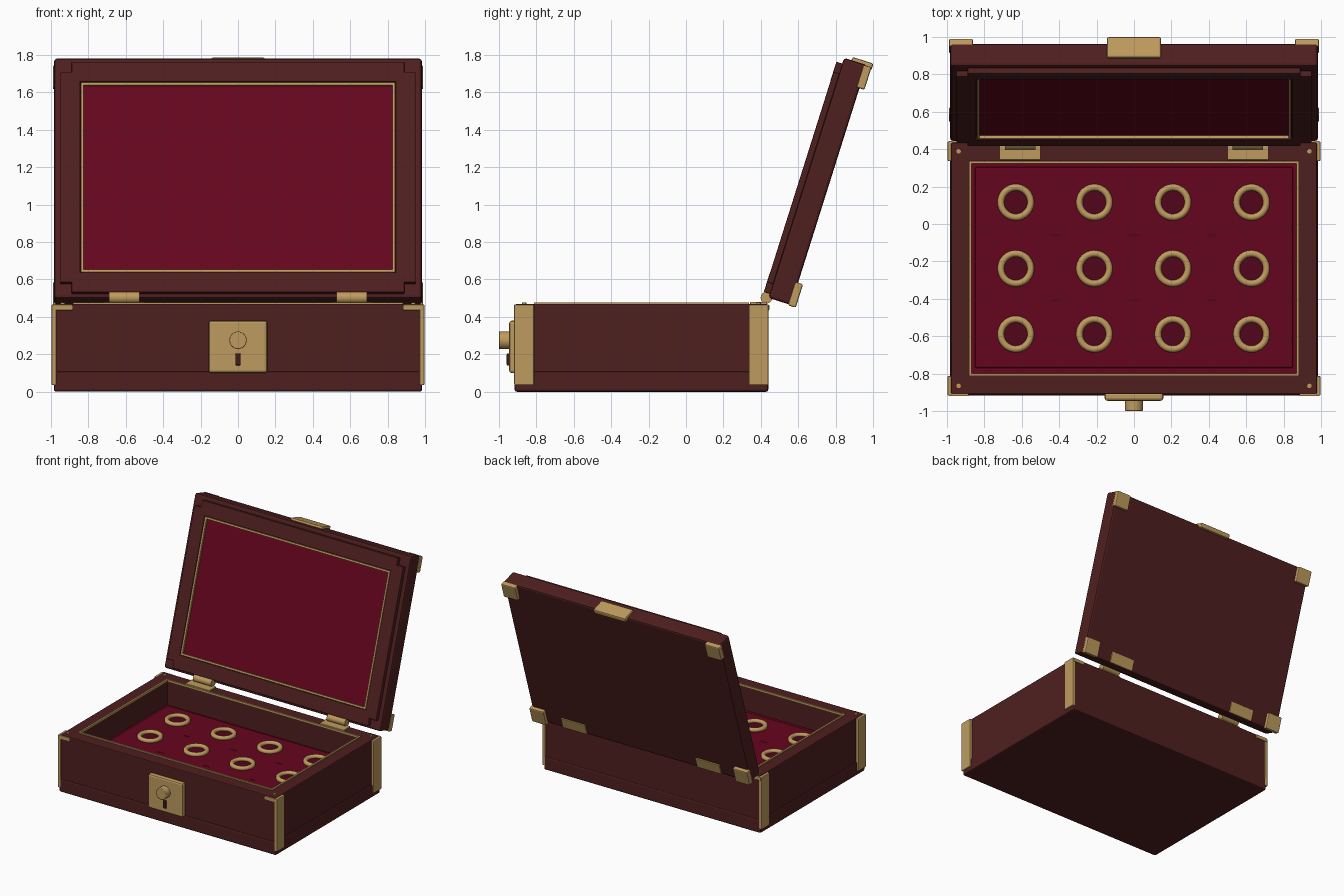
import bpy, bmesh, math
from mathutils import Matrix

if "Cube" in bpy.data.objects:
    bpy.data.objects.remove(bpy.data.objects["Cube"])


def material(name, r, g, b):
    m = bpy.data.materials.new(name)
    m.use_nodes = True
    m.diffuse_color = (r, g, b, 1)
    bsdf = m.node_tree.nodes["Principled BSDF"]
    bsdf.inputs["Base Color"].default_value = (r, g, b, 1)
    bsdf.inputs["Roughness"].default_value = 0.6
    return m


WOOD = material("dark red wood", 0.078, 0.0135, 0.0135)
BRASS = material("brass", 0.52, 0.33, 0.112)
VELVET = material("crimson velvet", 0.13, 0.0015, 0.0125)
DEEP = material("deep velvet", 0.085, 0.0015, 0.0105)
DARK = material("keyhole brown", 0.045, 0.012, 0.01)

BASE = Matrix.Identity(4)
# Lid frame: x across, y up the open lid, z towards its inner face
LID = Matrix.Translation((0, 0.55, 0.467)) @ Matrix.Rotation(math.radians(72.5), 4, "X")


def finish(name, bm, mat, frame=BASE, bevel=0.0):
    bmesh.ops.recalc_face_normals(bm, faces=bm.faces)
    mesh = bpy.data.meshes.new(name)
    bm.to_mesh(mesh)
    bm.free()
    mesh.materials.append(mat)
    ob = bpy.data.objects.new(name, mesh)
    bpy.context.collection.objects.link(ob)
    ob.matrix_world = frame
    if bevel:
        mod = ob.modifiers.new("Soft edges", "BEVEL")
        mod.width = bevel
        mod.segments = 2
        mod.limit_method = "ANGLE"
    return ob


def box_mesh(x, y, z):
    bm = bmesh.new()
    size = Matrix.Diagonal((x[1] - x[0], y[1] - y[0], z[1] - z[0], 1))
    mid = Matrix.Translation((sum(x) / 2, sum(y) / 2, sum(z) / 2))
    bmesh.ops.create_cube(bm, size=1, matrix=mid @ size)
    return bm


def box(name, x, y, z, mat, frame=BASE, bevel=0.0):
    return finish(name, box_mesh(x, y, z), mat, frame, bevel)


def smooth(ob):
    bpy.ops.object.select_all(action="DESELECT")
    ob.select_set(True)
    bpy.context.view_layer.objects.active = ob
    bpy.ops.object.shade_smooth_by_angle(angle=math.radians(40))


def cylinder(name, centre, radius, depth, axis, mat, bevel=0.0, scale_y=1.0):
    bm = bmesh.new()
    turn = {"X": Matrix.Rotation(math.pi / 2, 4, "Y"),
            "Y": Matrix.Rotation(math.pi / 2, 4, "X"), "Z": BASE}[axis]
    bmesh.ops.create_cone(bm, cap_ends=True, segments=32, radius1=radius, radius2=radius,
                          depth=depth,
                          matrix=Matrix.Translation(centre) @ turn @ Matrix.Diagonal((1, scale_y, 1, 1)))
    smooth(finish(name, bm, mat, BASE, bevel))


def frame_trim(name, x, y, z, width, frame=BASE):
    """Four thin brass strips around a rectangle."""
    for i, s in enumerate((-x, x - width)):
        box(f"{name}_side_{i}", (s, s + width), y, z, BRASS, frame)
    for i, s in enumerate((y[0], y[1] - width)):
        box(f"{name}_end_{i}", (width - x, x - width), (s, s + width), z, BRASS, frame)


# Plinth and hollow body
FRONT, BACK, TOP, FLOOR = -0.91, 0.435, 0.47, 0.265
box("plinth", (-0.985, 0.985), (FRONT - 0.006, BACK + 0.005), (0, 0.11), WOOD, bevel=0.012)
bm = box_mesh((-0.978, 0.978), (FRONT, BACK), (0.1, TOP))
top_face = max(bm.faces, key=lambda f: f.calc_center_median().z)
bmesh.ops.inset_region(bm, faces=[top_face], thickness=0.1, use_even_offset=True)
well = bmesh.ops.extrude_face_region(bm, geom=[top_face])
bmesh.ops.delete(bm, geom=[top_face], context="FACES_ONLY")
for v in well["geom"]:
    if isinstance(v, bmesh.types.BMVert):
        v.co.z = FLOOR - 0.01
finish("body", bm, WOOD, bevel=0.006)
frame_trim("rim_inlay", 0.882, (FRONT + 0.098, BACK - 0.098), (TOP - 0.01, TOP + 0.008), 0.014)

# Velvet tray with rings
box("tray_floor", (-0.88, 0.88), (FRONT + 0.1, BACK - 0.1), (FLOOR - 0.02, FLOOR), VELVET)
box("tray_cushion", (-0.85, 0.85), (-0.77, 0.305), (FLOOR - 0.01, FLOOR + 0.015), VELVET, bevel=0.008)
for y in (-0.589, -0.238, 0.116):
    for x in (-0.632, -0.212, 0.208, 0.628):
        bm = bmesh.new()
        # Sweep a small circle around the ring axis
        bmesh.ops.create_circle(bm, segments=12, radius=0.018,
                                matrix=Matrix.Translation((0.08, 0, 0)) @ Matrix.Rotation(math.pi / 2, 4, "X"))
        bmesh.ops.spin(bm, geom=bm.verts[:] + bm.edges[:], cent=(0, 0, 0), axis=(0, 0, 1),
                       angle=math.tau, steps=40, use_merge=True)
        bmesh.ops.remove_doubles(bm, verts=bm.verts, dist=1e-4)
        smooth(finish("ring", bm, BRASS, Matrix.Translation((x, y, FLOOR + 0.024))))
        cylinder("ring_well", (x, y, FLOOR + 0.014), 0.075, 0.008, "Z", DEEP)
for y in (-0.408, -0.06):
    for x in (-0.42, 0, 0.42):
        cylinder("tuft", (x, y, FLOOR + 0.014), 0.03, 0.006, "Z", DEEP, scale_y=0.2)

# Corner fittings on the base
for sx in (-1, 1):
    for y0, y1, tab in ((FRONT - 0.008, FRONT + 0.097, FRONT - 0.01),
                        (BACK - 0.099, BACK + 0.006, BACK - 0.005)):
        box("corner_plate", sorted((sx * 0.97, sx * 0.997)), (y0, y1), (0.035, TOP - 0.004), BRASS, bevel=0.006)
        box("corner_tab", sorted((sx * 0.885, sx * 0.99)), (tab, tab + 0.015), (0.435, 0.465), BRASS, bevel=0.004)
        cylinder("corner_pin", (sx * 0.938, (y0 + y1) / 2, TOP + 0.002), 0.012, 0.012, "Z", BRASS)

# Lock
box("lock_plate", (-0.157, 0.157), (-0.945, FRONT + 0.01), (0.1, 0.38), BRASS, bevel=0.014)
cylinder("lock_knob", (0, -0.968, 0.275), 0.047, 0.064, "Y", BRASS, bevel=0.004)
box("keyhole", (-0.014, 0.014), (-0.958, -0.94), (0.14, 0.205), DARK, bevel=0.006)

# Lid slab with a raised frame of rails and stiles around recessed velvet
LENGTH, THICK, LIP = 1.345, 0.115, 0.148
V0, V1 = 0.133, 1.202
box("lid", (-0.983, 0.983), (0, LENGTH), (-0.012, THICK), WOOD, LID, 0.014)
for i, ends in enumerate(((0.022, V0), (V1, LENGTH - 0.032))):
    box(f"lid_rail_{i}", (-0.89, 0.89), ends, (THICK - 0.02, LIP), WOOD, LID, 0.006)
for sx in (-1, 1):
    box("lid_stile", sorted((sx * 0.843, sx * 0.95)), (0.077, LENGTH - 0.087),
        (THICK - 0.02, LIP - 0.001), WOOD, LID, 0.006)
box("lid_velvet", (-0.843, 0.843), (V0, V1), (THICK - 0.01, LIP - 0.02), VELVET, LID)
frame_trim("lid_inlay", 0.84, (V0 + 0.003, V1 - 0.003), (THICK - 0.01, LIP - 0.004), 0.014, LID)

# Lid corner caps, clasp and hinges
for sx in (-1, 1):
    for u0, u1 in ((-0.006, 0.125), (LENGTH - 0.13, LENGTH - 0.004)):
        box("lid_corner_cap", sorted((sx * 0.86, sx * 0.99)), (u0, u1), (-0.04, 0.004), BRASS, LID, 0.008)
    box("hinge_lid_leaf", sorted((sx * 0.5, sx * 0.72)), (0.005, 0.095), (-0.02, 0.005), BRASS, LID, 0.003)
    box("hinge_base_leaf", sorted((sx * 0.5, sx * 0.72)), (0.343, 0.43), (TOP - 0.01, TOP + 0.01), BRASS, bevel=0.003)
    cylinder("hinge_barrel", (sx * 0.608, 0.43, 0.503), 0.031, 0.165, "X", BRASS)
box("clasp", (-0.145, 0.145), (LENGTH - 0.022, LENGTH + 0.018), (-0.044, 0.073), BRASS, LID, 0.01)
